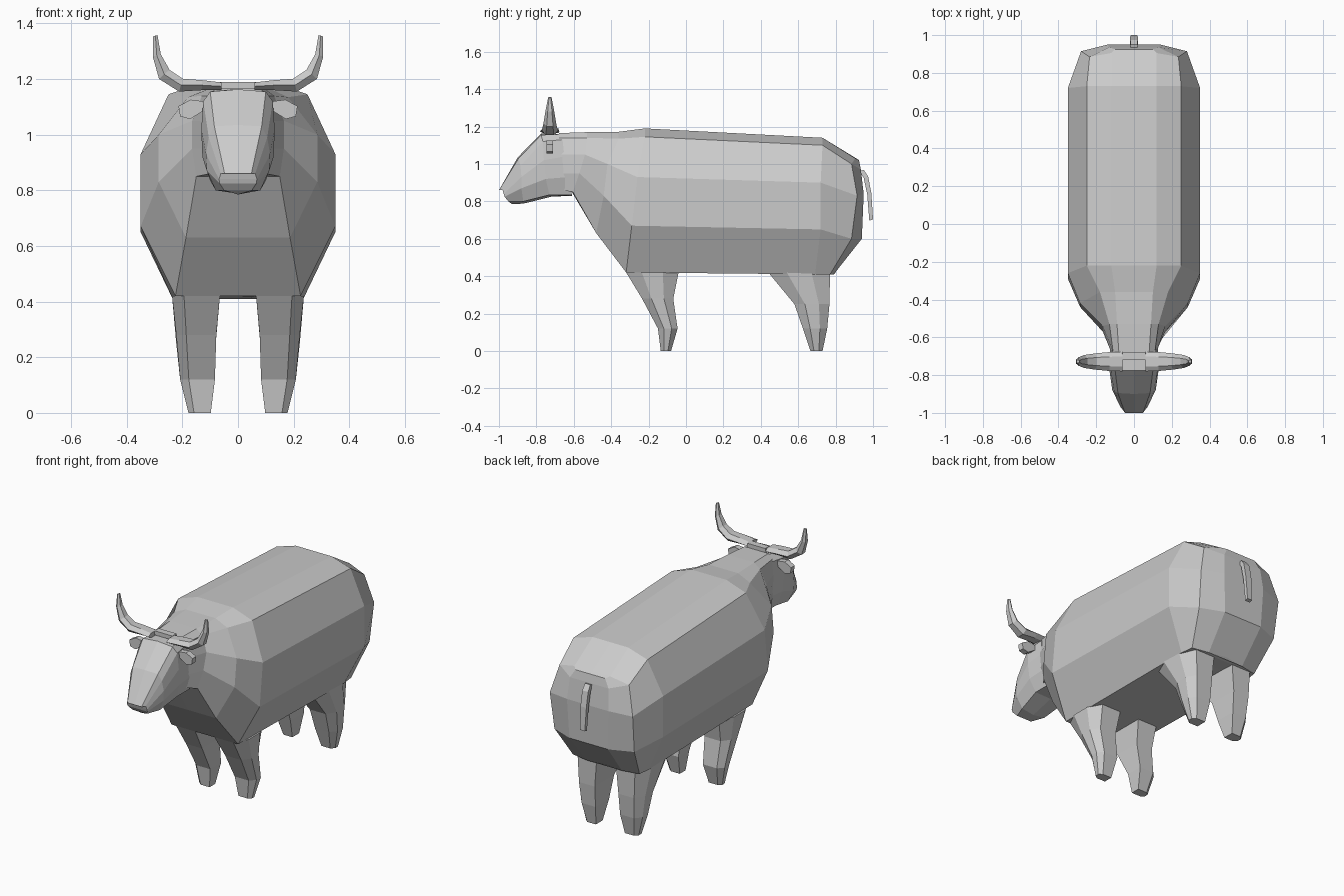
import bpy, bmesh
from mathutils import Vector

if "Cube" in bpy.data.objects:
    bpy.data.objects.remove(bpy.data.objects["Cube"], do_unlink=True)

hide = bpy.data.materials.new("plain grey")
hide.use_nodes = True
GREY = (0.6, 0.6, 0.6, 1)
hide.diffuse_color = GREY
hide.node_tree.nodes["Principled BSDF"].inputs["Base Color"].default_value = GREY


def loft(name, rings, strip_caps=False):
    """Skin closed rings of points; strip_caps joins mirrored points across each end."""
    bm = bmesh.new()
    rows = [[bm.verts.new(p) for p in ring] for ring in rings]
    n = len(rows[0])
    for a, b in zip(rows, rows[1:]):
        for i in range(n):
            j = (i + 1) % n
            bm.faces.new((a[i], a[j], b[j], b[i]))
    for end in (rows[0], rows[-1]):
        if strip_caps:
            for i in range(n // 2):
                quad = (end[i], end[i + 1], end[-i - 1], end[-i])
                bm.faces.new(list(dict.fromkeys(quad)))
        else:
            bm.faces.new(end)
    bmesh.ops.recalc_face_normals(bm, faces=bm.faces)
    mesh = bpy.data.meshes.new(name)
    bm.to_mesh(mesh)
    bm.free()
    mesh.materials.append(hide)
    obj = bpy.data.objects.new(name, mesh)
    bpy.context.collection.objects.link(obj)
    return obj


def half_ring(top, bottom, side):
    """Full ring from centre heights (y, z) and the left-hand points (x, y, z)."""
    right = [(-x, y, z) for x, y, z in reversed(side)]
    return [(0, *top), *side, (0, *bottom), *right]


def pair(name, rings):
    """Build a part on the left and its mirror on the right."""
    loft("left_" + name, rings)
    loft("right_" + name, [[(-x, y, z) for x, y, z in r] for r in rings])


# Body and neck, rump to throat
body = [
    half_ring((.925, 1.02), (.80, .42), [(.10, .925, 1.02), (.13, .935, .97),
              (.14, .95, .84), (.13, .94, .60), (.12, .79, .41)]),
    half_ring((.91, 1.03), (.77, .41), [(.12, .905, 1.03), (.235, .885, 1.0),
              (.28, .915, .83), (.27, .885, .60), (.225, .77, .41)]),
    half_ring((.73, 1.14), (.68, .415), [(.12, .73, 1.14), (.25, .73, 1.10),
              (.35, .72, .90), (.35, .72, .65), (.235, .69, .41)]),
    half_ring((-.22, 1.19), (-.32, .42), [(.12, -.22, 1.19), (.25, -.22, 1.145),
              (.35, -.26, .93), (.35, -.29, .67), (.225, -.32, .42)]),
    half_ring((-.36, 1.172), (-.48, .63), [(.10, -.36, 1.172), (.18, -.36, 1.135),
              (.285, -.42, 1.0), (.285, -.44, .83), (.187, -.48, .63)]),
    half_ring((-.53, 1.17), (-.61, .85), [(.09, -.53, 1.17), (.13, -.53, 1.14),
              (.165, -.54, 1.05), (.165, -.57, .95), (.15, -.605, .85)]),
    half_ring((-.68, 1.165), (-.66, .86), [(.08, -.68, 1.165), (.11, -.68, 1.14),
              (.12, -.68, 1.05), (.12, -.67, .95), (.10, -.66, .86)]),
]
loft("body", body, True)

# Head, jaw to muzzle
head = [
    half_ring((-.66, 1.16), (-.61, .83), [(.08, -.66, 1.16), (.115, -.66, 1.13),
              (.125, -.65, 1.04), (.125, -.63, .93), (.10, -.61, .835)]),
    half_ring((-.775, 1.163), (-.72, .825), [(.10, -.775, 1.155), (.125, -.765, 1.12),
              (.132, -.76, 1.02), (.128, -.75, .92), (.10, -.73, .835)]),
    half_ring((-.90, 1.035), (-.87, .788), [(.085, -.895, 1.03), (.105, -.885, .99),
              (.115, -.88, .93), (.112, -.88, .87), (.08, -.87, .80)]),
    half_ring((-1.0, .86), (-.93, .785), [(.048, -1.0, .86), (.062, -.98, .86),
              (.068, -.975, .84), (.066, -.97, .825), (.05, -.95, .80)]),
]
loft("head", head, True)


# Legs: six-sided with the outer corners cut off; rows are z, inner x, outer x, y0, y1
def leg_ring(z, x0, x1, y0, y1):
    d, c = (y1 - y0) * .3, (x1 - x0) * .25
    return [(x0, y0, z), (x1 - c, y0, z), (x1, y0 + d, z),
            (x1, y1 - d, z), (x1 - c, y1, z), (x0, y1, z)]


pair("front_leg", [leg_ring(*r) for r in (
    (.42, .065, .237, -.32, -.04), (.28, .078, .222, -.235, -.068),
    (.12, .083, .208, -.15, -.045), (0, .098, .178, -.135, -.08))])
pair("hind_leg", [leg_ring(*r) for r in (
    (.42, .065, .237, .44, .77), (.25, .08, .222, .58, .767),
    (.12, .083, .208, .625, .755), (0, .098, .178, .665, .73))])


# Horns: six-sided sweep; rows are x, z, upward normal, half height, half depth
def horn_ring(x, z, nx, nz, h, d):
    n = Vector((nx, nz)).normalized() * h
    return [(x + n.x * a, -.728 + d * b, z + n.y * a) for a, b in
            ((1, -.5), (1, .5), (0, 1), (-1, .5), (-1, -.5), (0, -1))]


pair("horn", [horn_ring(*r) for r in (
    (.06, 1.174, 0, 1, .014, .052), (.13, 1.178, 0, 1, .018, .05),
    (.205, 1.178, -.3, 1, .024, .043), (.265, 1.217, -.8, .7, .025, .034),
    (.292, 1.285, -1, .3, .015, .023), (.297, 1.356, -1, .3, .008, .009))])

# Poll plate between the horns
poll = [(-.065, 1.165), (.065, 1.165), (.06, 1.19), (-.06, 1.19)]
loft("poll", [[(x, y, z) for x, z in poll] for y in (-.72, -.68)])

# Ears: thin plates
ear = [(.11, 1.095), (.172, 1.056), (.208, 1.066), (.214, 1.103), (.17, 1.126), (.11, 1.118)]
pair("ear", [[(x, y, z) for x, z in ear] for y in (-.745, -.71)])

# Tail: square sweep; rows are y, z, half width, half depth
tail = [(.938, .965, .018, .012), (.962, .93, .02, .012), (.98, .84, .02, .011), (.99, .70, .016, .01)]
loft("tail", [[(w, y - d, z - d * .3), (w, y + d, z + d * .3),
               (-w, y + d, z + d * .3), (-w, y - d, z - d * .3)] for y, z, w, d in tail])
